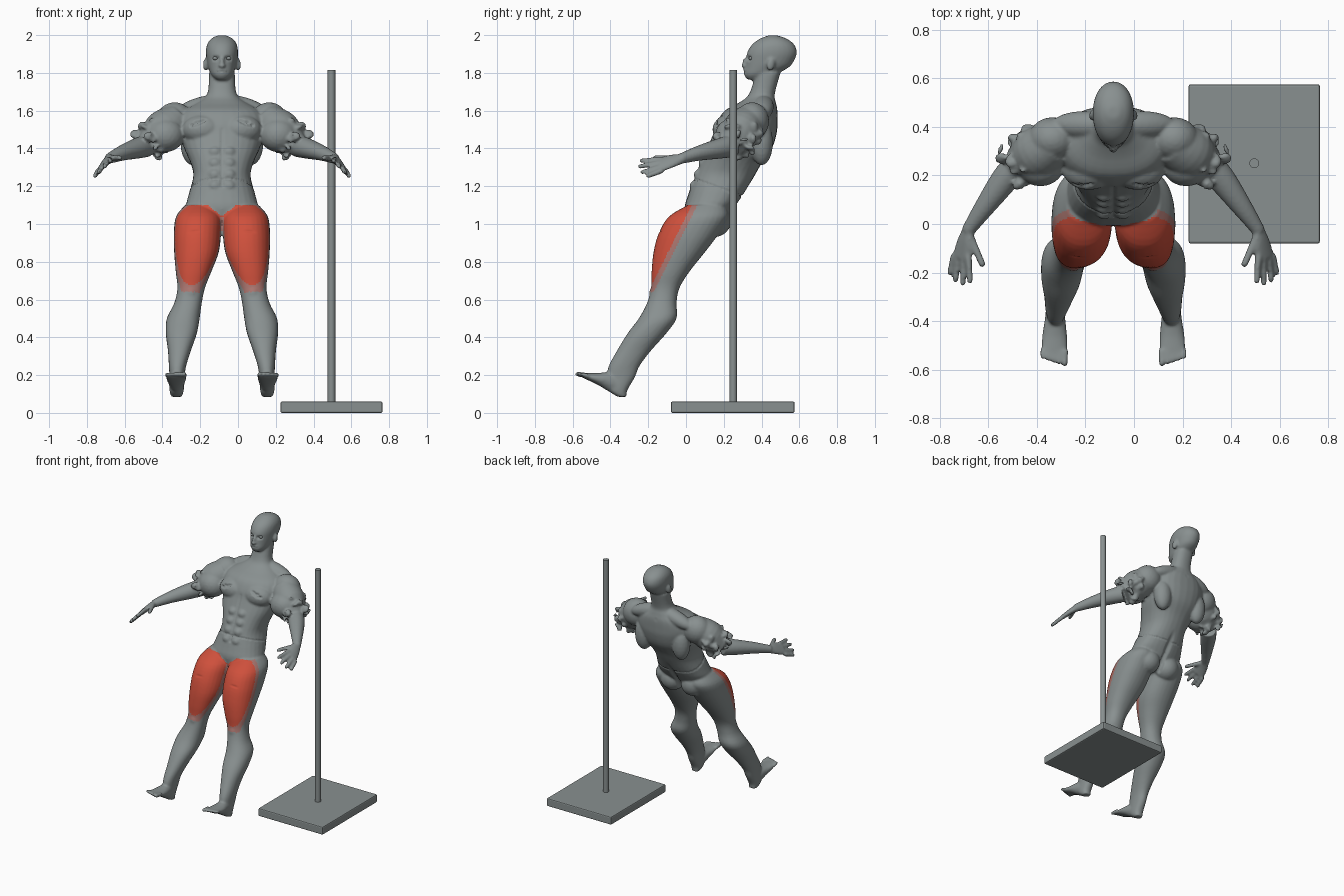
import bpy
import bmesh
import math
import random
from mathutils import Vector, Matrix, Euler

random.seed(4)
CENTRE = -0.085          # the figure stands to the side of the stand

old = bpy.data.objects.get("Cube")
if old:
    bpy.data.objects.remove(old, do_unlink=True)


def material(name, colour):
    mat = bpy.data.materials.new(name)
    mat.use_nodes = True
    rgba = (*colour, 1)
    mat.diffuse_color = rgba
    mat.node_tree.nodes["Principled BSDF"].inputs["Base Color"].default_value = rgba
    return mat


grey = material("slate grey", (.25, .28, .28))
red = material("muscle red", (.62, .08, .045))
faded = material("faded red", (.4, .18, .16))


def new_object(name, bm):
    mesh = bpy.data.meshes.new(name)
    bm.to_mesh(mesh)
    bm.free()
    obj = bpy.data.objects.new(name, mesh)
    bpy.context.collection.objects.link(obj)
    mesh.materials.append(grey)
    return obj


def smooth_rows(rows, steps=4):
    """Catmull-Rom interpolation of rows of numbers."""
    rows = [Vector(r) for r in rows]
    ext = [rows[0]] + rows + [rows[-1]]
    out = []
    for a, b, c, d in zip(ext, ext[1:], ext[2:], ext[3:]):
        for i in range(steps):
            t = i / steps
            out.append(.5 * (2 * b + (c - a) * t + (2 * a - 5 * b + 4 * c - d) * t ** 2
                             + (3 * b - a - 3 * c + d) * t ** 3))
    return out + [rows[-1]]


def loft(bm, rings):
    """Skin closed rings of points and cap both ends."""
    rings = [[bm.verts.new(p) for p in ring] for ring in rings]
    count = len(rings[0])
    for low, high in zip(rings, rings[1:]):
        for i in range(count):
            j = (i + 1) % count
            bm.faces.new((low[i], low[j], high[j], high[i]))
    bm.faces.new(rings[0][::-1])
    bm.faces.new(rings[-1])


def outline(power, count=28):
    for i in range(count):
        c, s = math.cos(math.tau * i / count), math.sin(math.tau * i / count)
        yield (math.copysign(abs(c) ** (2 / power), c),
               math.copysign(abs(s) ** (2 / power), s))


def slices(bm, rows, power):
    """Level sections given as height, front, back, centre x, half width."""
    loft(bm, [[Vector((x + w * c, (f + b) / 2 + (b - f) / 2 * s, z)) for c, s in outline(power)]
              for z, f, b, x, w in smooth_rows(rows)])


def tube(bm, rows, side=(1, 0, 0)):
    """Sections along a path given as x, y, z, half width, half height."""
    rows = smooth_rows(rows)
    rings = []
    for i, row in enumerate(rows):
        tangent = rows[min(i + 1, len(rows) - 1)] - rows[max(i - 1, 0)]
        tangent = Vector(tangent[:3]).normalized()
        across = Vector(side)
        across = (across - tangent * across.dot(tangent)).normalized()
        up = tangent.cross(across)
        rings.append([Vector(row[:3]) + across * row[3] * c + up * row[4] * s
                      for c, s in outline(2)])
    loft(bm, rings)


def blob(bm, place, size, turn=(0, 0, 0), detail=3):
    bmesh.ops.create_icosphere(bm, subdivisions=detail, radius=1,
                               matrix=Matrix.LocRotScale(Vector(place), Euler(turn), Vector(size)))


def digit(bm, start, tip, radius):
    tube(bm, [(*start, radius, radius), (*tip, radius * .85, radius * .85)])
    blob(bm, tip, [radius * .85] * 3, detail=2)


body = bmesh.new()

# leg, from hip to heel
slices(body, [(1.10, .01, .2, .125, .07), (1.04, -.09, .225, .125, .118),
              (.95, -.145, .175, .13, .125), (.85, -.172, .1, .135, .118),
              (.75, -.182, .02, .15, .095), (.66, -.185, -.035, .163, .073),
              (.58, -.207, -.05, .18, .073), (.5, -.25, -.05, .205, .087),
              (.42, -.31, -.105, .215, .082), (.33, -.365, -.185, .225, .061),
              (.25, -.408, -.245, .235, .046), (.19, -.42, -.27, .238, .04),
              (.12, -.41, -.31, .24, .038), (.085, -.36, -.315, .24, .028)], 2.2)
blob(body, (.165, -.155, .63), (.04, .04, .05))
blob(body, (.085, .15, 1.02), (.09, .09, .09))

# foot and toes
tube(body, [(.24, -.34, .125, .035, .04), (.24, -.4, .165, .043, .05),
            (.242, -.47, .182, .052, .03), (.245, -.54, .198, .054, .014)])
for i in range(5):
    x = .2 + .023 * i
    digit(body, (x, -.52, .197), (x, -.575 + .007 * i, .205), .015 - .001 * i)

# chest, back and shoulder muscles
blob(body, (.1, .225, 1.5), (.11, .085, .08))
blob(body, (.155, .4, 1.43), (.065, .06, .12))
blob(body, (.12, .41, 1.62), (.14, .055, .05), (0, .3, 0))
blob(body, (.25, .35, 1.545), (.1, .09, .1))
for z, front in ((1.2, .028), (1.26, .05), (1.32, .075), (1.38, .1)):
    blob(body, (.038, front + .025, z), (.036, .034, .033))

# upper arm and forearm
shoulder, elbow = Vector((.24, .34, 1.55)), Vector((.395, .25, 1.415))
tube(body, [(*shoulder, .09, .09), (.315, .29, 1.49, .108, .105), (*elbow, .065, .07)])
blob(body, (.3, .245, 1.47), (.1, .09, .09))
tube(body, [(*elbow, .055, .06), (.45, .18, 1.4, .056, .054), (.53, .07, 1.375, .042, .04),
            (.6, -.03, 1.345, .027, .027)])

# craggy shards round the upper arm
axis = (elbow - shoulder).normalized()
for i in range(46):
    around = axis.orthogonal().normalized()
    around.rotate(Matrix.Rotation(random.uniform(0, math.tau), 3, axis))
    place = shoulder.lerp(elbow, random.uniform(.4, 1.05)) + around * random.uniform(.075, .105)
    blob(body, place, [random.uniform(.01, .034) for k in range(3)],
         [random.uniform(0, 3) for k in range(3)], 1)

# hand, tilted outward
tube(body, [(.595, -.02, 1.345, .026, .024), (.608, -.07, 1.335, .042, .02),
            (.625, -.14, 1.312, .05, .016)], (1, 0, -1))
knuckle, pinky = Vector((.597, -.13, 1.343)), Vector((.655, -.125, 1.283))
for i, tip in enumerate([(.59, -.235, 1.335), (.62, -.245, 1.305),
                         (.65, -.23, 1.275), (.672, -.2, 1.255)]):
    digit(body, knuckle.lerp(pinky, i / 3), tip, .0145)
digit(body, (.59, -.05, 1.35), (.54, -.165, 1.35), .016)

# ear
blob(body, (.085, .45, 1.845), (.014, .022, .035), (-.2, 0, .3))

# the other half
copied = bmesh.ops.duplicate(body, geom=body.verts[:] + body.edges[:] + body.faces[:])["geom"]
bmesh.ops.scale(body, vec=(-1, 1, 1), verts=[g for g in copied if isinstance(g, bmesh.types.BMVert)])
bmesh.ops.reverse_faces(body, faces=[g for g in copied if isinstance(g, bmesh.types.BMFace)])

# trunk and neck
slices(body, [(.98, .01, .17, 0, .11), (1.08, -.008, .25, 0, .185), (1.15, .01, .3, 0, .178),
              (1.25, .045, .36, 0, .152), (1.32, .075, .4, 0, .165), (1.4, .11, .455, 0, .2),
              (1.48, .145, .48, 0, .22), (1.54, .165, .485, 0, .23), (1.6, .205, .485, 0, .2),
              (1.645, .285, .475, 0, .125), (1.69, .335, .47, 0, .077), (1.8, .37, .5, 0, .068)], 2.3)

# head, nose and lips
slices(body, [(1.765, .325, .4, 0, .03), (1.79, .308, .47, 0, .056), (1.83, .313, .545, 0, .073),
              (1.87, .318, .575, 0, .081), (1.91, .325, .587, 0, .085), (1.95, .35, .573, 0, .079),
              (1.98, .39, .535, 0, .058), (1.998, .435, .485, 0, .025)], 2.1)
blob(body, (0, .318, 1.85), (.012, .02, .032), (.25, 0, 0))
blob(body, (0, .31, 1.838), (.019, .018, .012))
blob(body, (0, .318, 1.808), (.028, .016, .013))
figure = new_object("body", body)

# fuse the parts into one smooth skin
fuse = figure.modifiers.new("fuse", 'REMESH')
fuse.mode = 'VOXEL'
fuse.voxel_size = .008
relax = figure.modifiers.new("relax", 'SMOOTH')
relax.iterations = 3
skin = bpy.data.meshes.new_from_object(figure.evaluated_get(bpy.context.evaluated_depsgraph_get()))
figure.modifiers.clear()
figure.data = skin

# furrows: start, end, width, depth
furrows = [((0, .46, 1.6), (0, .26, 1.08), .03, .016), ((0, .16, 1.5), (0, .03, 1.2), .014, .008),
           ((0, .25, 1.07), (0, .15, .95), .025, .02), ((.025, .325, 1.877), (.045, .335, 1.877), .017, .014),
           ((0, .3, 1.808), (.026, .318, 1.806), .008, .006), ((.08, -.15, .97), (.18, -.14, .96), .012, .007),
           ((0, .035, 1.23), (0, .04, 1.24), .013, .014)]
nipple = Vector((.12, .15, 1.55))
spot = nipple
for i in range(16):
    step = Vector((random.uniform(-.04, .04), .005, random.uniform(-.03, .03)))
    furrows.append((spot, spot + step, .013, .014))
    spot = nipple + step * random.uniform(.3, 1.2)
furrows = [(Vector(a), Vector(b) - Vector(a), w, d) for a, b, w, d in furrows]
normals = [v.normal.copy() for v in skin.vertices]
for v, normal in zip(skin.vertices, normals):
    p = Vector((abs(v.co.x), v.co.y, v.co.z))
    push = 0
    for a, run, width, depth in furrows:
        if abs(p.z - a.z) > abs(run.z) + width:
            continue
        t = min(1, max(0, (p - a).dot(run) / run.length_squared))
        reach = (p - a - run * t).length / width
        if reach < 1:
            push = max(push, depth * (1 - reach ** 2) ** 2)
    if p.x < .25 and abs(p.z + .36 * p.y - 1.255) < .005:      # waist seam
        push = max(push, .005)
    v.co -= normal * push

# red front of the thighs, fading at the sides
skin.materials.clear()
for mat in (grey, red, faded):
    skin.materials.append(mat)
for face in skin.polygons:
    x, y, z = face.center
    if .64 < z < min(1.1, 1.04 + .8 * abs(x)) and abs(x) < .3:
        behind = y + .075 - .5 * (z - .9)
        if behind < .035:
            face.material_index = 1 if behind < .005 and z > .665 else 2
skin.shade_smooth()
figure.location.x = CENTRE

# eyes
eyeballs = bmesh.new()
for sign in (1, -1):
    blob(eyeballs, (sign * .035, .346, 1.877), (.014, .014, .01))
eyes = new_object("eyes", eyeballs)
eyes.data.shade_smooth()
eyes.location.x = CENTRE

# stand: base plate and pole
plate = bmesh.new()
bmesh.ops.create_cube(plate, size=1, matrix=Matrix.LocRotScale(
    Vector((.495, .2475, .03)), None, Vector((.54, .655, .06))))
edge = new_object("stand_base", plate).modifiers.new("edge", 'BEVEL')
edge.width = .008
edge.segments = 2

rod = bmesh.new()
bmesh.ops.create_cone(rod, cap_ends=True, segments=24, radius1=.02, radius2=.02, depth=1.76,
                      matrix=Matrix.Translation((.495, .25, .935)))
pole = new_object("stand_pole", rod)
bpy.ops.object.select_all(action='DESELECT')
pole.select_set(True)
bpy.context.view_layer.objects.active = pole
bpy.ops.object.shade_smooth_by_angle()
